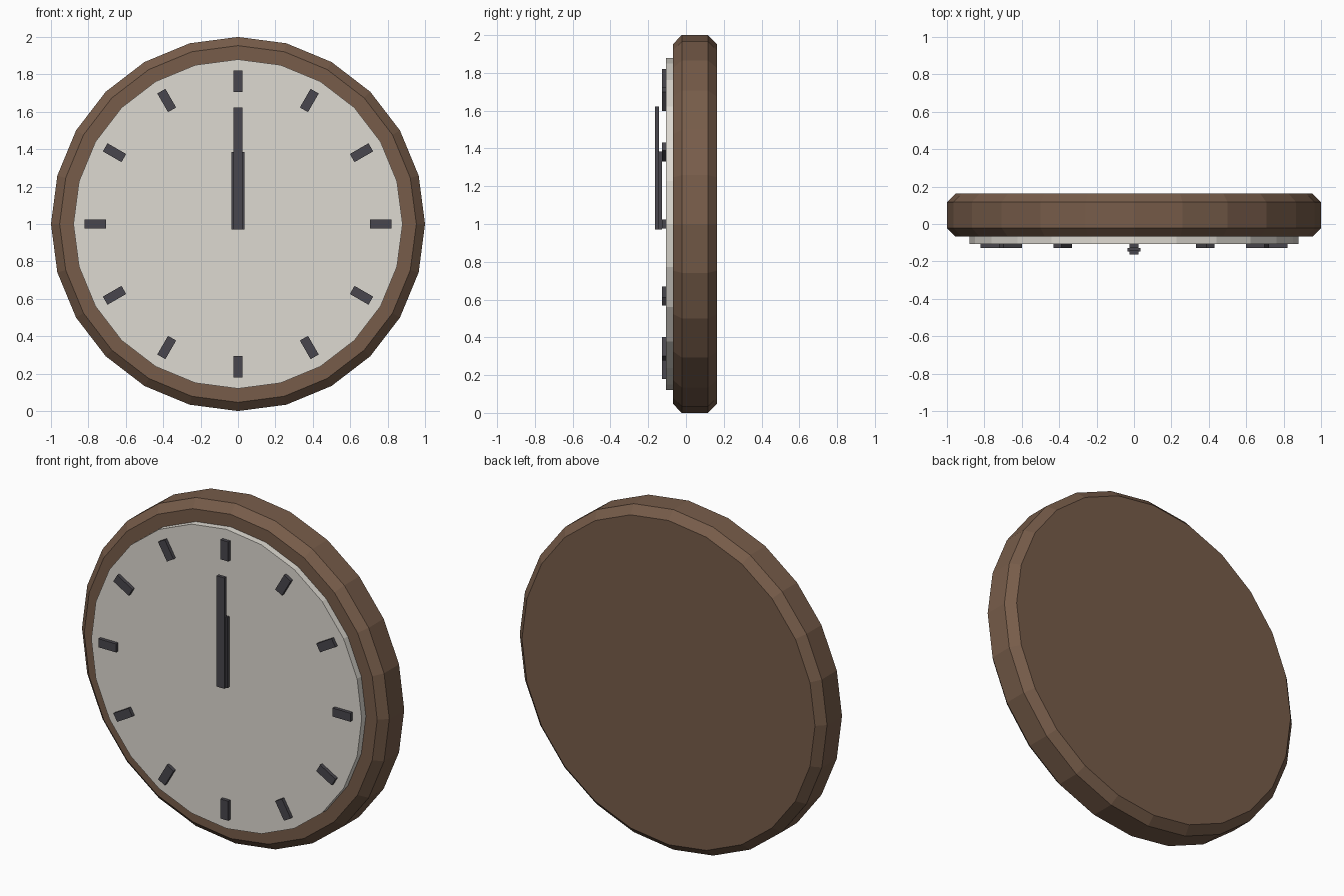
import bpy
import bmesh
import math
from mathutils import Matrix

cube = bpy.data.objects.get("Cube")
if cube:
    bpy.data.objects.remove(cube, do_unlink=True)


def material(name, rgb):
    mat = bpy.data.materials.new(name)
    mat.use_nodes = True
    color = (*rgb, 1.0)
    mat.diffuse_color = color
    mat.node_tree.nodes["Principled BSDF"].inputs["Base Color"].default_value = color
    return mat


wood = material("brown wood", (0.185, 0.108, 0.068))
ivory = material("ivory", (0.73, 0.70, 0.64))
charcoal = material("charcoal", (0.066, 0.062, 0.074))

CENTER_Z = 1.0


def finish(name, bm, mat):
    mesh = bpy.data.meshes.new(name)
    bm.to_mesh(mesh)
    bm.free()
    mesh.materials.append(mat)
    obj = bpy.data.objects.new(name, mesh)
    bpy.context.collection.objects.link(obj)
    obj.location.z = CENTER_Z
    return obj


def disc(name, radius, front, back, mat):
    """24-sided disc whose axis runs along y."""
    bm = bmesh.new()
    place = Matrix.Translation((0, (front + back) / 2, 0)) @ Matrix.Rotation(math.pi / 2, 4, "X")
    bmesh.ops.create_cone(bm, cap_ends=True, segments=24, radius1=radius,
                          radius2=radius, depth=back - front, matrix=place)
    return finish(name, bm, mat)


def bar(name, width, inner, outer, front, back, angle=0.0):
    """Box pointing outward from the dial centre, turned clockwise by angle."""
    bm = bmesh.new()
    place = (Matrix.Rotation(angle, 4, "Y")
             @ Matrix.Translation((0, (front + back) / 2, (inner + outer) / 2))
             @ Matrix.Diagonal((width, back - front, outer - inner, 1)))
    bmesh.ops.create_cube(bm, size=1, matrix=place)
    return finish(name, bm, charcoal)


# Wooden case with chamfered rims
case = disc("case", 1.0, -0.068, 0.163, wood)
chamfer = case.modifiers.new("chamfer", "BEVEL")
chamfer.width = 0.046
chamfer.segments = 1
chamfer.limit_method = "ANGLE"
chamfer.angle_limit = math.radians(40)

# Raised dial
disc("dial", 0.88, -0.107, -0.06, ivory)

# Twelve hour markers
for hour in range(12):
    bar(f"hour_marker_{hour + 1}", 0.05, 0.705, 0.82, -0.127, -0.1,
        math.radians(30 * (hour + 1)))

# Hands, both pointing straight up
bar("hour_hand", 0.07, -0.03, 0.385, -0.147, -0.128)
bar("minute_hand", 0.05, -0.03, 0.622, -0.163, -0.143)
